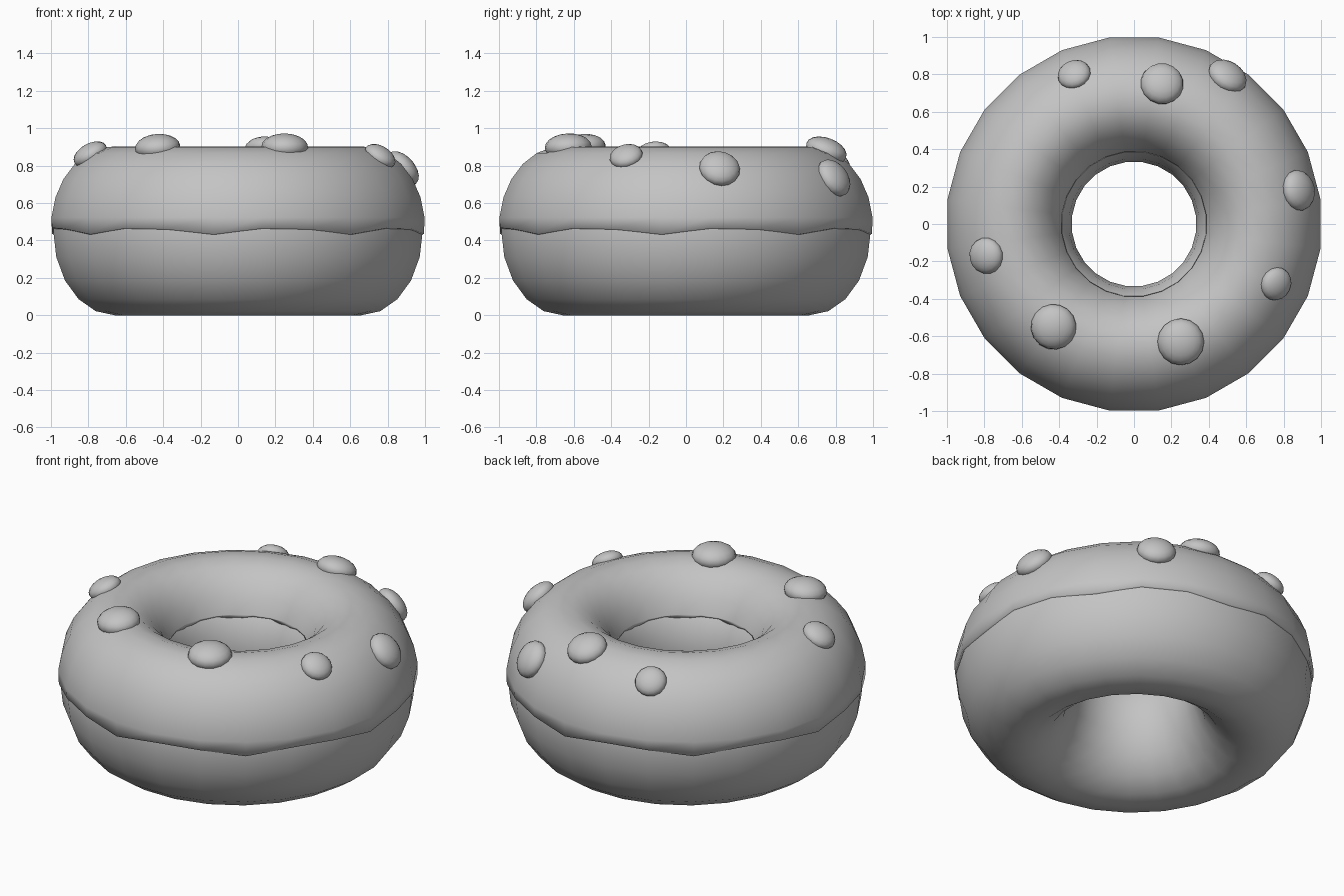
import bpy, bmesh, math
from math import sin, cos, pi, radians
from mathutils import Vector

cube = bpy.data.objects.get("Cube")
if cube:
    bpy.data.objects.remove(cube, do_unlink=True)

grey = bpy.data.materials.new("plain_grey")
grey.use_nodes = True
grey.diffuse_color = (0.55, 0.55, 0.55, 1)
grey.node_tree.nodes["Principled BSDF"].inputs["Base Color"].default_value = (0.55, 0.55, 0.55, 1)

SEGMENTS = 24
MAJOR = 0.665          # radius of the ring's centre line


def finish(name, bm):
    bmesh.ops.recalc_face_normals(bm, faces=bm.faces)
    mesh = bpy.data.meshes.new(name)
    bm.to_mesh(mesh)
    bm.free()
    obj = bpy.data.objects.new(name, mesh)
    bpy.context.collection.objects.link(obj)
    mesh.materials.append(grey)
    mesh.shade_smooth()
    return obj


def sweep(name, section):
    """Close a ring from section(angle) -> list of (radius, z)."""
    bm = bmesh.new()
    rings = []
    for i in range(SEGMENTS):
        a = 2 * pi * (i + 0.5) / SEGMENTS
        rings.append([bm.verts.new((r * cos(a), r * sin(a), z)) for r, z in section(a)])
    for i, ring in enumerate(rings):
        nxt = rings[(i + 1) % SEGMENTS]
        for j in range(len(ring)):
            k = (j + 1) % len(ring)
            bm.faces.new((ring[j], nxt[j], nxt[k], ring[k]))
    return finish(name, bm)


# Dough ring: taller below its middle than above
def dough_section(angle):
    points = []
    for j in range(20):
        t = 2 * pi * j / 20
        height = 0.36 if sin(t) > 0 else 0.45
        points.append((MAJOR + 0.331 * cos(t), 0.45 + height * sin(t)))
    return points


# Icing shell: wavy outer and inner lips, closed inside the dough
def icing_section(angle):
    wave = 0.02 * cos(8 * (angle - radians(14)))
    points = [(0.93, 0.47 + wave), (0.985, 0.447 + wave), (1.003, 0.455 + wave)]
    start, end = radians(7), radians(154)
    for j in range(11):
        t = start + (end - start) * j / 10
        width = 0.3436 if cos(t) > 0 else 0.305
        points.append((MAJOR + width * cos(t), 0.47 + 0.435 * sin(t)))
    points.append((0.388, 0.648 + wave * 0.6))
    points.append((0.45, 0.68))
    return points


sweep("dough_ring", dough_section)
sweep("icing", icing_section)

# Squashed drops lying on the icing: x, y, radius
drops = [(-0.32, 0.80, 0.09), (0.15, 0.75, 0.115), (0.50, 0.79, 0.11),
         (0.88, 0.18, 0.11), (0.76, -0.32, 0.09), (0.25, -0.63, 0.125),
         (-0.43, -0.55, 0.122), (-0.79, -0.17, 0.098)]
for n, (x, y, size) in enumerate(drops, 1):
    radius = math.hypot(x, y)
    c = (radius - MAJOR) / 0.3436
    s = math.sqrt(1 - c * c)
    normal = Vector((x / radius * c / 0.3436, y / radius * c / 0.3436, s / 0.435)).normalized()
    bm = bmesh.new()
    bmesh.ops.create_uvsphere(bm, u_segments=16, v_segments=10, radius=size)
    bmesh.ops.scale(bm, vec=(1, 1, 0.58), verts=bm.verts)
    drop = finish(f"topping_drop_{n}", bm)
    drop.location = (x, y, 0.465 + 0.435 * s)
    drop.rotation_mode = 'QUATERNION'
    drop.rotation_quaternion = normal.to_track_quat('Z', 'Y')
